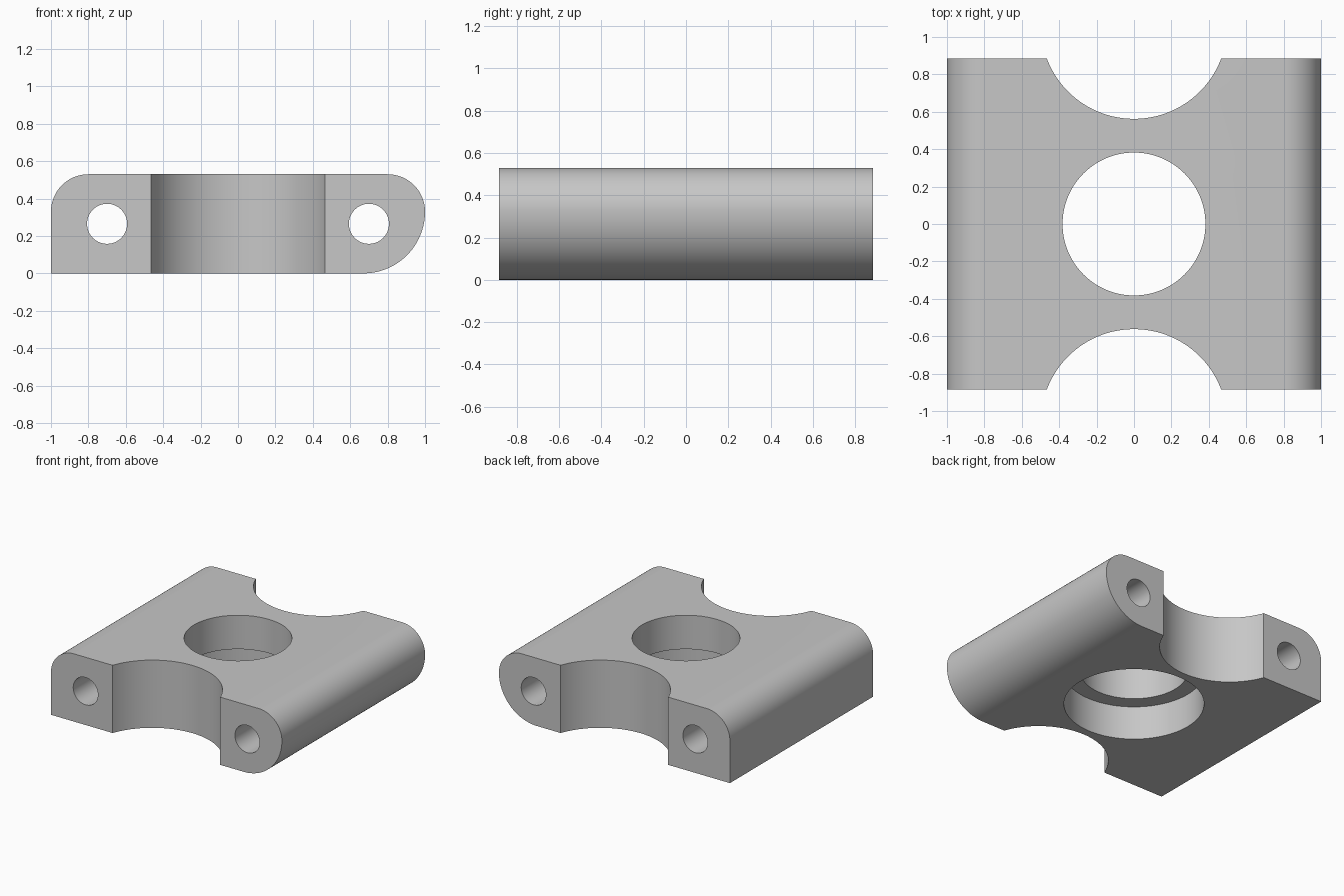
import bpy, bmesh, math

cube = bpy.data.objects.get("Cube")
if cube:
    bpy.data.objects.remove(cube, do_unlink=True)

HALF_DEPTH, HEIGHT = 0.885, 0.53
TOP_R, BOTTOM_R = 0.2, 0.33

grey = bpy.data.materials.new("plain grey")
grey.use_nodes = True
colour = (0.57, 0.57, 0.57, 1)
grey.diffuse_color = colour
grey.node_tree.nodes["Principled BSDF"].inputs["Base Color"].default_value = colour


def arc(cx, cz, r, start, end, steps=24):
    angles = [math.radians(start + (end - start) * i / steps) for i in range(steps + 1)]
    return [(cx + r * math.cos(a), cz + r * math.sin(a)) for a in angles]


# Block: side profile swept from front to back
profile = [(-1, 0)]
profile += arc(1 - BOTTOM_R, BOTTOM_R, BOTTOM_R, -90, 0)
profile += arc(1 - TOP_R, HEIGHT - TOP_R, TOP_R, 0, 90)[1:]
profile += arc(TOP_R - 1, HEIGHT - TOP_R, TOP_R, 90, 180)

bm = bmesh.new()
face = bm.faces.new([bm.verts.new((x, -HALF_DEPTH, z)) for x, z in profile])
swept = bmesh.ops.extrude_face_region(bm, geom=[face])["geom"]
bmesh.ops.translate(bm, verts=[g for g in swept if isinstance(g, bmesh.types.BMVert)],
                    vec=(0, 2 * HALF_DEPTH, 0))
bmesh.ops.recalc_face_normals(bm, faces=bm.faces)
mesh = bpy.data.meshes.new("mounting_block")
bm.to_mesh(mesh)
bm.free()
mesh.materials.append(grey)
block = bpy.data.objects.new("mounting_block", mesh)
bpy.context.collection.objects.link(block)


def cut_cylinder(name, radius, depth, location, along_y=False):
    """Cut a round hole out of the block, then discard the cutter."""
    rotation = (math.pi / 2, 0, 0) if along_y else (0, 0, 0)
    bpy.ops.mesh.primitive_cylinder_add(vertices=96, radius=radius, depth=depth,
                                        location=location, rotation=rotation)
    cutter = bpy.context.object
    cutter.name = name
    cutter.hide_render = True
    cutter.data.materials.append(grey)
    mod = block.modifiers.new(name, "BOOLEAN")
    mod.operation = "DIFFERENCE"
    mod.solver = "EXACT"
    mod.object = cutter
    bpy.context.view_layer.objects.active = block
    bpy.ops.object.modifier_apply(modifier=name)
    bpy.data.objects.remove(cutter, do_unlink=True)


# Round notches in the front and back, and a bolt hole along each side
for side in (-1, 1):
    cut_cylinder("notch_cutter", 0.498, 2, (0, side * 1.06, HEIGHT / 2))
    cut_cylinder("bolt_hole_cutter", 0.107, 3, (side * 0.7, 0, HEIGHT / 2), along_y=True)

# Central hole, widened from below up to a ledge at half height
cut_cylinder("centre_hole_cutter", 0.382, 2, (0, 0, HEIGHT / 2))
cut_cylinder("counterbore_cutter", 0.5, 1, (0, 0, HEIGHT / 2 - 0.5))

bpy.ops.object.select_all(action="DESELECT")
block.select_set(True)
bpy.context.view_layer.objects.active = block
bpy.ops.object.shade_smooth_by_angle(angle=math.radians(30))
